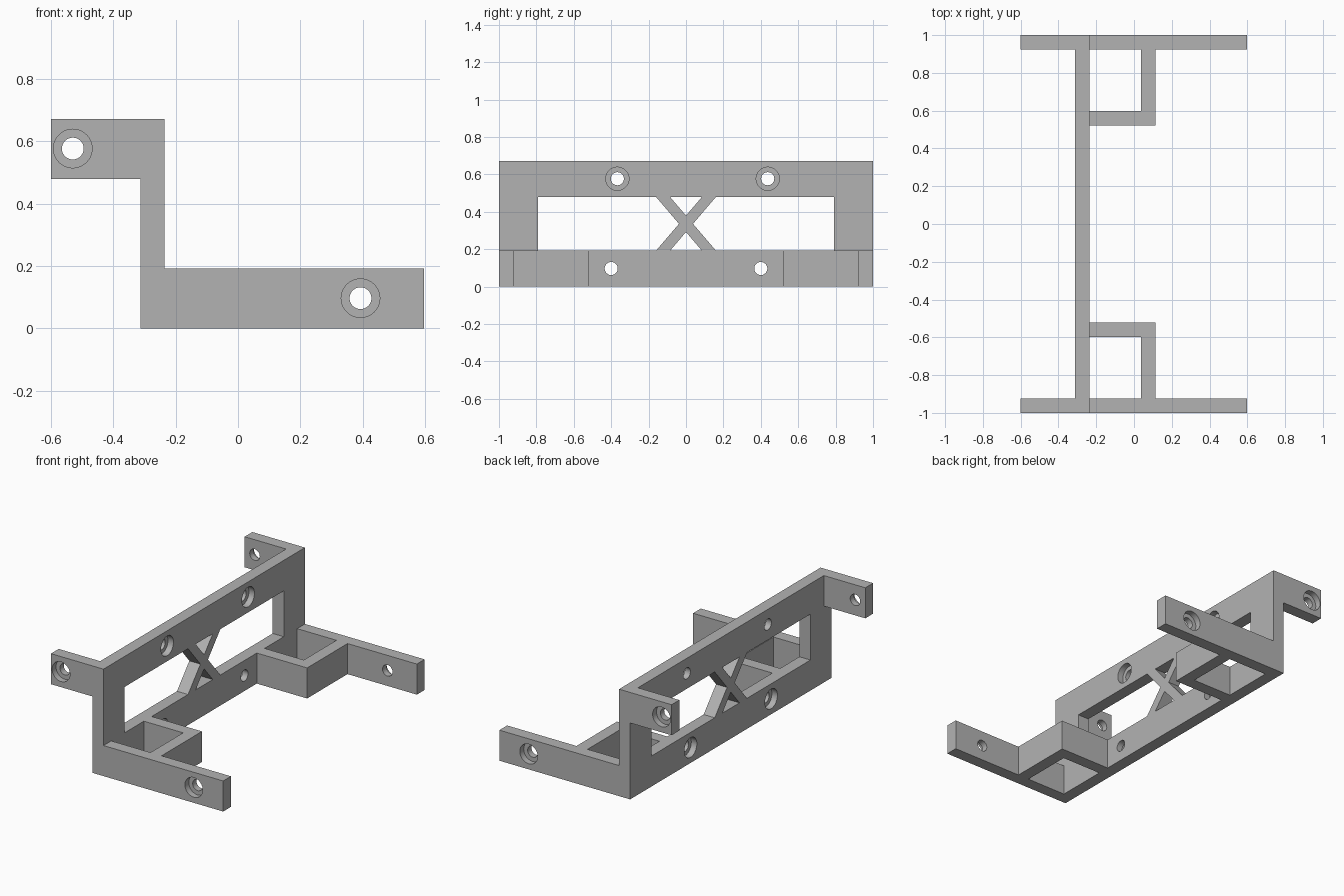
import bpy, bmesh, math
from mathutils import Matrix, Vector

default = bpy.data.objects.get("Cube")
if default:
    bpy.data.objects.remove(default, do_unlink=True)

grey = bpy.data.materials.new("mid grey")
grey.use_nodes = True
grey.diffuse_color = (0.45, 0.45, 0.45, 1)
grey.node_tree.nodes["Principled BSDF"].inputs["Base Color"].default_value = grey.diffuse_color

HEIGHT, RAIL, WALL = 0.672, 0.192, 0.077
UPPER = HEIGHT - RAIL
BACK, FACE = -0.312, -0.235          # the two faces of the upright frame
POCKET_X, POCKET_Y = 0.115, 0.522    # outer corner of the corner pockets


def make_object(name, bm):
    bmesh.ops.recalc_face_normals(bm, faces=bm.faces)
    mesh = bpy.data.meshes.new(name)
    bm.to_mesh(mesh)
    bm.free()
    mesh.materials.append(grey)
    obj = bpy.data.objects.new(name, mesh)
    bpy.context.collection.objects.link(obj)
    return obj


def prism(name, points, offset):
    """Extrude a flat outline of 3D points by an offset vector."""
    bm = bmesh.new()
    face = bm.faces.new([bm.verts.new(p) for p in points])
    result = bmesh.ops.extrude_face_region(bm, geom=[face], use_keep_orig=True)
    moved = [v for v in result["geom"] if isinstance(v, bmesh.types.BMVert)]
    bmesh.ops.translate(bm, verts=moved, vec=offset)
    return make_object(name, bm)


def box(name, x0, x1, y0, y1, z0, z1):
    outline = [(x0, y0, z0), (x1, y0, z0), (x1, y1, z0), (x0, y1, z0)]
    return prism(name, outline, (0, 0, z1 - z0))


def cylinder(name, centre, axis, radius, depth):
    bm = bmesh.new()
    turn = Vector(axis).to_track_quat("Z", "Y").to_matrix().to_4x4()
    bmesh.ops.create_cone(bm, cap_ends=True, segments=40, radius1=radius, radius2=radius,
                          depth=depth, matrix=Matrix.Translation(centre) @ turn)
    return make_object(name, bm)


def combine(target, other, operation):
    mod = target.modifiers.new(operation.lower(), "BOOLEAN")
    mod.operation, mod.solver, mod.object = operation, "EXACT", other
    bpy.context.view_layer.objects.active = target
    bpy.ops.object.modifier_apply(modifier=mod.name)
    bpy.data.objects.remove(other, do_unlink=True)


def screw_hole(target, point, outward):
    """Through hole with a counterbore sunk into the face at point."""
    point, outward = Vector(point), Vector(outward)
    combine(target, cylinder("hole", point, outward, 0.035, 0.3), "DIFFERENCE")
    combine(target, cylinder("counterbore", point, outward, 0.062, WALL), "DIFFERENCE")


# Upright frame with its window
bracket = box("mounting_bracket", BACK, FACE, -1, 1, 0, HEIGHT)
combine(bracket, box("window", -0.5, 0, -0.79, 0.79, RAIL, UPPER), "DIFFERENCE")

# Crossed brace in the window, its ends sunk into the rails
half, bite = 0.0375, 0.03
reach = 0.123 + bite * 0.123 / ((UPPER - RAIL) / 2)
for s in (-1, 1):
    strip = [(BACK, s * reach - half, RAIL - bite), (BACK, s * reach + half, RAIL - bite),
             (BACK, -s * reach + half, UPPER + bite), (BACK, -s * reach - half, UPPER + bite)]
    combine(bracket, prism("cross_brace", strip, (FACE - BACK, 0, 0)), "UNION")

# Stepped side arms and corner pockets at both ends
for s in (-1, 1):
    inner, edge = s * (1 - WALL), s * POCKET_Y
    profile = [(BACK, 0), (0.597, 0), (0.597, RAIL), (FACE, RAIL), (FACE, HEIGHT),
               (-0.6, HEIGHT), (-0.6, UPPER), (BACK, UPPER)]
    arm = prism("side_arm", [(x, s, z) for x, z in profile], (0, -s * WALL, 0))
    combine(bracket, arm, "UNION")
    pocket = [(BACK + 0.03, edge), (POCKET_X, edge), (POCKET_X, inner + s * 0.03),
              (POCKET_X - WALL, inner + s * 0.03), (POCKET_X - WALL, edge + s * WALL),
              (BACK + 0.03, edge + s * WALL)]
    wall = prism("pocket_wall", [(x, y, 0) for x, y in pocket], (0, 0, RAIL))
    combine(bracket, wall, "UNION")

# Screw holes
for s in (-1, 1):
    screw_hole(bracket, (0.393, s, 0.097), (0, s, 0))
    screw_hole(bracket, (-0.53, s, 0.577), (0, s, 0))
    screw_hole(bracket, (FACE, 0.035 + s * 0.402, 0.577), (1, 0, 0))
    screw_hole(bracket, (BACK, s * 0.4, 0.097), (-1, 0, 0))

# Smooth bores, sharp edges
bpy.ops.object.select_all(action="DESELECT")
bracket.select_set(True)
bpy.context.view_layer.objects.active = bracket
bpy.ops.object.shade_smooth_by_angle(angle=math.radians(30))
